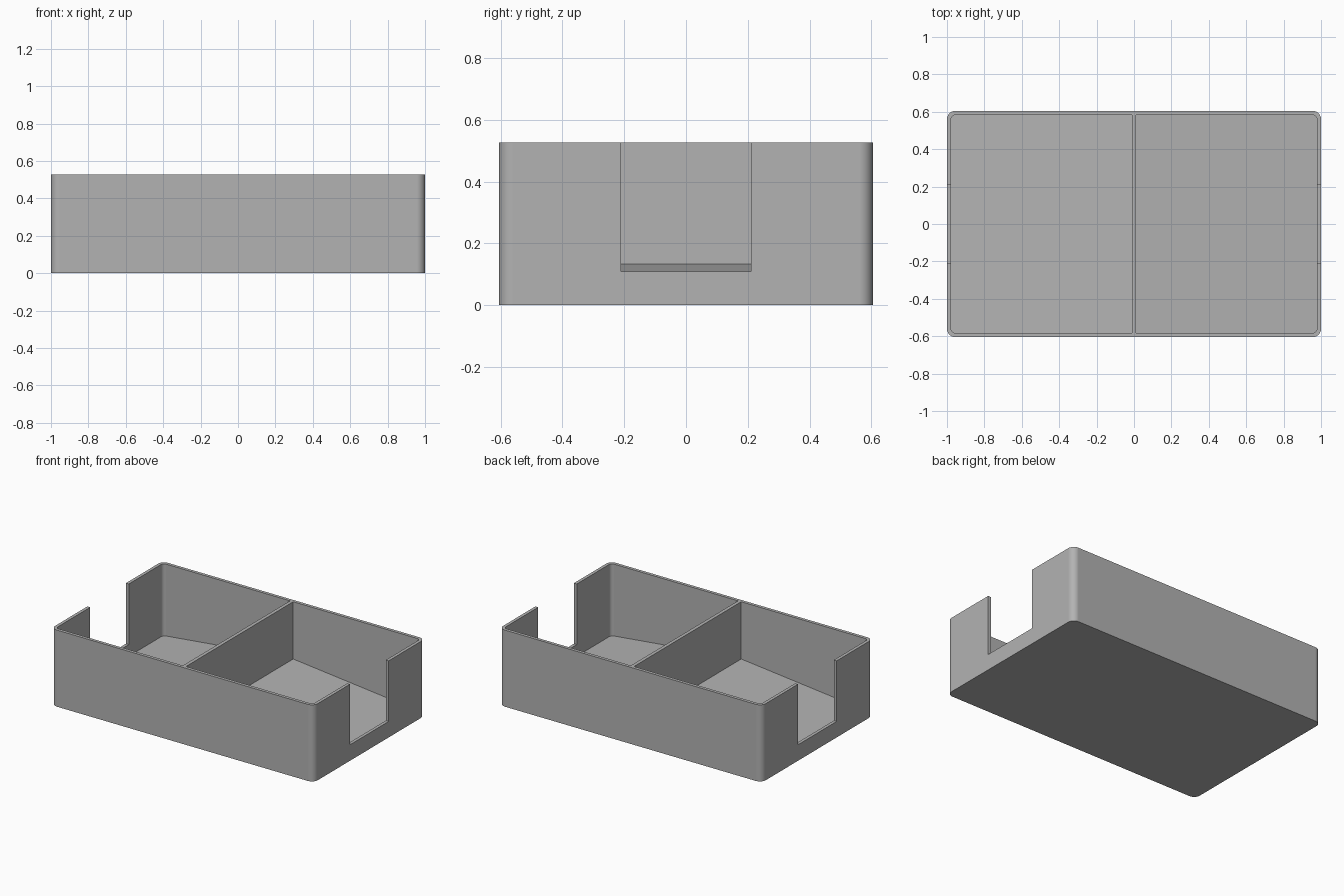
import bpy, bmesh
from math import pi, cos, sin, radians

cube = bpy.data.objects.get("Cube")
if cube:
    bpy.data.objects.remove(cube, do_unlink=True)

HALF_X, HALF_Y, HEIGHT = 1.0, 0.605, 0.527
WALL = 0.022
DIVIDER = 0.012          # half thickness
OUTER_R, INNER_R = 0.045, 0.023
RAMP_LOW, RAMP_HIGH = 0.03, 0.133
NOTCH_HALF, NOTCH_Z = 0.21, 0.11
STEPS = 10

grey = bpy.data.materials.new("plain grey")
grey.use_nodes = True
colour = (0.45, 0.45, 0.45, 1)
grey.diffuse_color = colour
grey.node_tree.nodes["Principled BSDF"].inputs["Base Color"].default_value = colour


def outline(x0, x1, half_y, r_left, r_right):
    """Rectangle, counter-clockwise, with its own corner radius at each end."""
    points = []
    corners = ((x1, 1, r_right), (x0, 1, r_left), (x0, -1, r_left), (x1, -1, r_right))
    for i, (x, sy, r) in enumerate(corners):
        if r == 0:
            points.append((x, sy * half_y))
            continue
        cx = x - r if x == x1 else x + r
        cy = sy * (half_y - r)
        for k in range(STEPS + 1):
            a = (i + k / STEPS) * pi / 2
            points.append((cx + r * cos(a), cy + r * sin(a)))
    return points


def prism(name, points, bottom, top):
    """Upright prism; bottom gives the height of the lower face at each x."""
    bm = bmesh.new()
    low = [bm.verts.new((x, y, bottom(x))) for x, y in points]
    high = [bm.verts.new((x, y, top)) for x, y in points]
    bm.faces.new(low[::-1])
    bm.faces.new(high)
    n = len(points)
    for i in range(n):
        j = (i + 1) % n
        bm.faces.new((low[i], low[j], high[j], high[i]))
    mesh = bpy.data.meshes.new(name)
    bm.to_mesh(mesh)
    bm.free()
    mesh.materials.append(grey)
    obj = bpy.data.objects.new(name, mesh)
    bpy.context.collection.objects.link(obj)
    return obj


def ramp(x):
    t = (abs(x) - DIVIDER) / (HALF_X - WALL - DIVIDER)
    return RAMP_HIGH + t * (RAMP_LOW - RAMP_HIGH)


# Solid body
tray = prism("divided_tray", outline(-HALF_X, HALF_X, HALF_Y, OUTER_R, OUTER_R),
             lambda x: 0, HEIGHT)

# Sloped compartments on both sides of the divider, and the end openings
above = HEIGHT + 0.1
inner = HALF_X - WALL
inner_y = HALF_Y - WALL
cutters = [
    prism("left_compartment", outline(DIVIDER, inner, inner_y, 0, INNER_R), ramp, above),
    prism("right_compartment", outline(-inner, -DIVIDER, inner_y, INNER_R, 0), ramp, above),
]
for side, name in ((1, "left_opening"), (-1, "right_opening")):
    x0, x1 = sorted((side * (inner - 0.05), side * (HALF_X + 0.1)))
    cutters.append(prism(name, outline(x0, x1, NOTCH_HALF, 0, 0),
                         lambda x: NOTCH_Z, above))

bpy.ops.object.select_all(action="DESELECT")
tray.select_set(True)
bpy.context.view_layer.objects.active = tray
for cutter in cutters:
    cutter.hide_render = True
    cut = tray.modifiers.new(cutter.name, "BOOLEAN")
    cut.operation = "DIFFERENCE"
    cut.solver = "EXACT"
    cut.object = cutter
    bpy.ops.object.modifier_apply(modifier=cut.name)
    bpy.data.objects.remove(cutter, do_unlink=True)

# Smooth corners, flat walls
bpy.ops.object.shade_smooth_by_angle(angle=radians(30))
flat = tray.modifiers.new("flat walls", "WEIGHTED_NORMAL")
flat.keep_sharp = True
